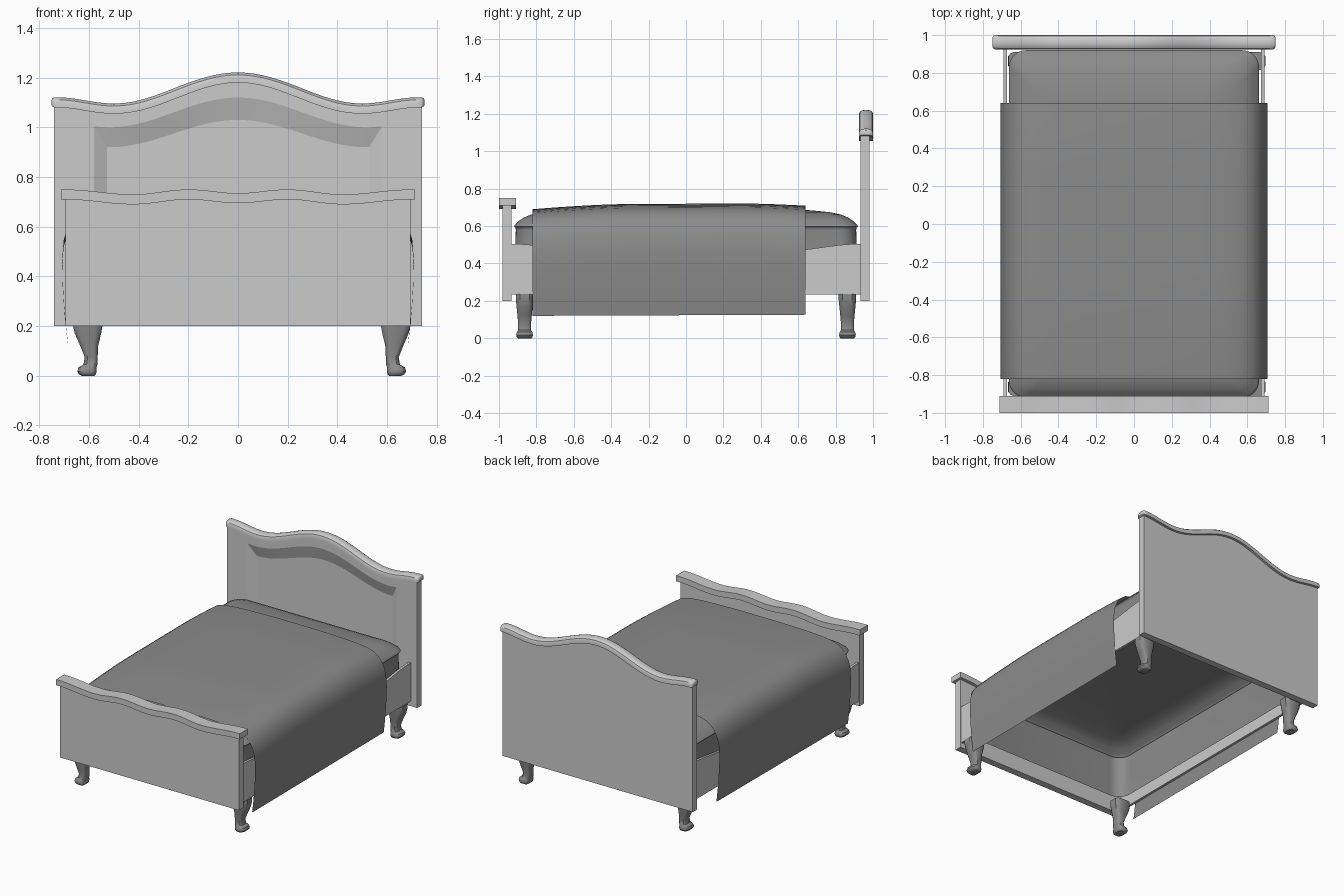
import bpy, bmesh, math

if "Cube" in bpy.data.objects:
    bpy.data.objects.remove(bpy.data.objects["Cube"])

dark = bpy.data.materials.new("dark_grey")
dark.diffuse_color = (.26, .26, .26, 1)
dark.use_nodes = True
dark.node_tree.nodes["Principled BSDF"].inputs["Base Color"].default_value = dark.diffuse_color


def loft(name, rings, cyclic=True, cap0=True, cap1=True, smooth=35, mat=None):
    """Skin a list of equal-length point rings into one object."""
    bm = bmesh.new()
    vs = [[bm.verts.new(p) for p in r] for r in rings]
    n = len(rings[0])
    for a, b in zip(vs, vs[1:]):
        for i in range(n if cyclic else n - 1):
            j = (i + 1) % n
            bm.faces.new((a[i], a[j], b[j], b[i]))
    if cap0:
        bm.faces.new(vs[0])
    if cap1:
        bm.faces.new(vs[-1])
    bmesh.ops.recalc_face_normals(bm, faces=bm.faces)
    me = bpy.data.meshes.new(name)
    bm.to_mesh(me)
    bm.free()
    if mat:
        me.materials.append(mat)
    ob = bpy.data.objects.new(name, me)
    bpy.context.collection.objects.link(ob)
    bpy.ops.object.select_all(action='DESELECT')
    ob.select_set(True)
    bpy.context.view_layer.objects.active = ob
    bpy.ops.object.shade_smooth_by_angle(angle=math.radians(smooth))
    return ob


def wave(knots):
    """Symmetric curve z(|x|) easing through (x, z) knots."""
    def f(x):
        x = abs(x)
        for (x0, z0), (x1, z1) in zip(knots, knots[1:]):
            if x <= x1:
                t = (1 - math.cos(math.pi * (x - x0) / (x1 - x0))) / 2
                return z0 + (z1 - z0) * t
        return knots[-1][1]
    return f


def outline(w, bottom, top, y, n=48):
    """Board outline: curved top edge, straight sides and bottom."""
    xs = [-w + 2 * w * i / n for i in range(n + 1)]
    return [(x, y, top(x)) for x in xs] + [(w, y, bottom), (-w, y, bottom)]


def cap_rail(name, curve, w, yc, section, round_end, n=64):
    """Sweep a (y, z) section along a curved top edge."""
    stations = [(-w + 2 * w * i / n, 1) for i in range(n + 1)]
    if round_end:
        e = 0.012
        stations = [(-w, .6), (-w + .004, .85)] + [
            (x * (w - e) / w, 1) for x, _ in stations] + [(w - .004, .85), (w, .6)]
    rings = []
    for x, s in stations:
        slope = (curve(x + .002) - curve(x - .002)) / .004
        k = math.hypot(1, slope)
        if abs(x) > w - .02:
            slope, k = 0, 1
        rings.append([(x - slope / k * z * s, yc + y * s, curve(x) + z * s / k)
                      for y, z in section])
    loft(name, rings)


# headboard with a bevelled arched panel sunk into the front
head = wave([(0, 1.20), (.5, 1.075), (.73, 1.10)])
panel_out = wave([(0, 1.12), (.52, 1.0), (.6, 1.005)])
panel_in = wave([(0, 1.03), (.52, .92), (.6, .92)])
loft("headboard", [
    outline(.74, .2, head, .982),
    outline(.74, .2, head, .932),
    outline(.58, .40, panel_out, .932),
    outline(.528, .45, panel_in, .960)], smooth=12)
cap_rail("headboard_cap", head, .75, .9625,
         [(-.0375, -.02), (-.0375, 0), (-.033, .011), (-.022, .018), (-.008, .021),
          (.008, .021), (.022, .018), (.033, .011), (.0375, 0), (.0375, -.02)], True)

# footboard with wavy square cap
foot = wave([(0, .715), (.2, .73), (.42, .71), (.70, .73)])
loft("footboard", [outline(.695, .2, foot, y) for y in (-.982, -.932)])
cap_rail("footboard_cap", foot, .713, -.955,
         [(-.045, -.02), (-.045, .02), (.045, .02), (.045, -.02)], False)

# side rails, top edge dipping toward the middle
rail_top = wave([(0, .465), (.5, .465), (.935, .505)])
for s, side in ((-1, "left"), (1, "right")):
    loft(side + "_side_rail", [
        [(s * x, y, z) for y, _, z in outline(.935, .235, rail_top, 0)]
        for x in (.673, .69)])


# mattress: open-bottomed shell with piped edge and domed top
def rounded_loop(w, d, r, z, n=8):
    pts = []
    for q, (sx, sy) in enumerate(((1, 1), (-1, 1), (-1, -1), (1, -1))):
        for i in range(n + 1):
            a = math.pi / 2 * (q + i / n)
            pts.append((sx * (w - r) + r * math.cos(a), sy * (d - r) + r * math.sin(a), z))
    return pts


mattress = [(.015, .29), (.01, .35), (.008, .5), (.01, .58), (.008, .592), (0, .598),
            (.004, .606), (.012, .612), (.03, .630), (.055, .646), (.09, .661),
            (.15, .674), (.25, .684), (.4, .692), (.55, .696), (.63, .697)]
loft("mattress", [rounded_loop(.662 - i, .92 - i, max(.09 - i * .1, .02), z)
                  for i, z in mattress], cap0=False, smooth=50, mat=dark)

# blanket: thin sheet draped over both sides
half = [(0, .716), (.15, .716), (.3, .713), (.42, .709), (.5, .703), (.56, .695),
        (.61, .680), (.645, .655), (.67, .625), (.69, .585), (.702, .54), (.708, .46),
        (.706, .38), (.700, .28), (.693, .20), (.684, .12)]
drape = [(-x, z) for x, z in half[:0:-1]] + half
rows = []
for i in range(25):
    y = -.82 + 1.46 * i / 24
    sag = .026 * max(0, (abs(y) - .3) / .52) ** 1.6
    rows.append([(x, y, z - sag * max(0, min(1, (z - .12) / .5)) + .004 * (y + .82))
                 for x, z in drape])
loft("blanket", rows, cyclic=False, cap0=False, cap1=False, smooth=60, mat=dark)

# cabriole legs: (z, outward shift, half width x, half width y)
leg = [(.236, 0, .06, .047), (.21, 0, .061, .047), (.17, -.001, .053, .043),
       (.12, -.006, .036, .038), (.075, -.014, .026, .034), (.045, -.011, .028, .034),
       (.034, .001, .036, .041), (.018, .003, .039, .045), (.006, .001, .034, .042),
       (0, -.002, .026, .036)]
corner = [(1, .55), (.8, .85), (.55, 1)]
shape = (corner + [(-x, y) for x, y in corner[::-1]] + [(-x, -y) for x, y in corner]
         + [(x, -y) for x, y in corner[::-1]])
for sx, cx, side in ((-1, -.605, "left"), (1, .635, "right")):
    for sy, end in ((-1, "front"), (1, "back")):
        loft(f"{end}_{side}_leg", [
            [(cx + sx * (o + hx * px), sy * (.863 + hy * py), z) for px, py in shape]
            for z, o, hx, hy in leg], mat=dark)
